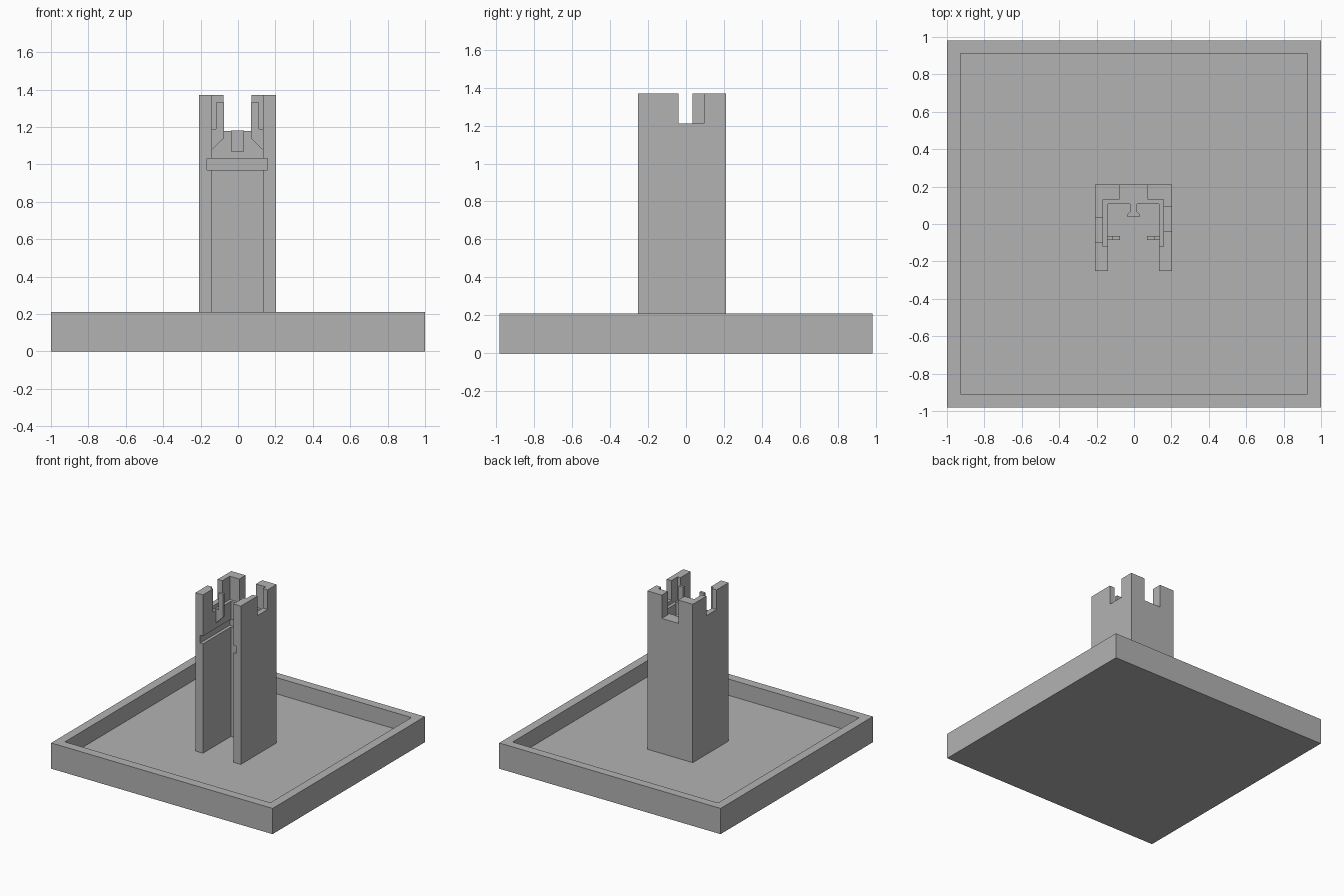
import bpy, bmesh

cube = bpy.data.objects.get("Cube")
if cube:
    bpy.data.objects.remove(cube, do_unlink=True)

# Single plain grey
grey = bpy.data.materials.new("plain grey")
grey.use_nodes = True
grey.diffuse_color = (0.45, 0.45, 0.45, 1)
shader = next(n for n in grey.node_tree.nodes if n.type == 'BSDF_PRINCIPLED')
shader.inputs["Base Color"].default_value = (0.45, 0.45, 0.45, 1)


def prism(name, points, axis, low, high):
    """Extrude a 2D outline along z (points are x, y) or y (points are x, z)."""
    bm = bmesh.new()
    place = (lambda a, b: (a, b, low)) if axis == 'z' else (lambda a, b: (a, low, b))
    face = bm.faces.new([bm.verts.new(place(a, b)) for a, b in points])
    moved = bmesh.ops.extrude_face_region(bm, geom=[face])["geom"]
    step = (0, 0, high - low) if axis == 'z' else (0, high - low, 0)
    bmesh.ops.translate(bm, vec=step,
                        verts=[v for v in moved if isinstance(v, bmesh.types.BMVert)])
    bmesh.ops.recalc_face_normals(bm, faces=bm.faces)
    mesh = bpy.data.meshes.new(name)
    bm.to_mesh(mesh)
    bm.free()
    mesh.materials.append(grey)
    obj = bpy.data.objects.new(name, mesh)
    bpy.context.collection.objects.link(obj)
    return obj


def box(name, x0, x1, y0, y1, z0, z1):
    return prism(name, [(x0, y0), (x1, y0), (x1, y1), (x0, y1)], 'z', z0, z1)


def cut(target, *bounds):
    """Subtract a box from the target and discard the cutter."""
    cutter = box("cutter", *bounds)
    cutter.hide_render = True
    mod = target.modifiers.new("cut", 'BOOLEAN')
    mod.operation = 'DIFFERENCE'
    mod.solver = 'EXACT'
    mod.object = cutter
    bpy.context.view_layer.objects.active = target
    bpy.ops.object.modifier_apply(modifier=mod.name)
    bpy.data.objects.remove(cutter, do_unlink=True)


FLOOR, TOP, LEDGE = 0.077, 1.37, 1.18
CX = -0.003                      # tower centre line
OUT, INN, REC = 0.205, 0.137, 0.162

# Tray with raised rim
tray = box("tray", -1, 1, -0.982, 0.982, 0, 0.21)
cut(tray, -0.928, 0.928, -0.908, 0.912, FLOOR, 0.4)

# Tower, open at the front
tower = box("tower", CX - OUT, CX + OUT, -0.252, 0.21, FLOOR - 0.01, TOP)
cut(tower, CX - INN, CX + INN, -0.4, 0.108, FLOOR, 1.6)
# Inner ledge below the battlements
cut(tower, CX - REC, CX + REC, -0.12, 0.13, LEDGE, 1.6)
# Groove around the inside
cut(tower, CX - REC, CX + REC, -0.4, 0.13, 0.97, 1.033)
# Battlement gaps: back, right, left
cut(tower, CX - 0.075, CX + 0.075, 0.05, 0.4, LEDGE, 1.6)
cut(tower, CX - 0.4, CX - 0.15, -0.098, 0.035, 1.21, 1.6)
cut(tower, CX + 0.15, CX + 0.4, -0.04, 0.094, 1.21, 1.6)

# Upright hooks on the inner sides of the arms
hook = [(INN + 0.005, 1.072), (0.073, 1.14), (0.073, 1.33),
        (0.115, 1.33), (0.115, 1.19), (INN + 0.005, 1.19)]
for side, label in ((-1, "right"), (1, "left")):
    prism(label + "_hook", [(CX + side * x, z) for x, z in hook], 'y', -0.086, -0.064)

# Dovetail catch on the inside of the back wall
half = [(0.035, 0.04), (0.033, 0.052), (0.018, 0.066), (0.018, 0.112), (0.008, 0.12)]
outline = [(CX + x, y) for x, y in half] + [(CX - x, y) for x, y in reversed(half)]
prism("back_catch", outline, 'z', 1.07, LEDGE + 0.002)
